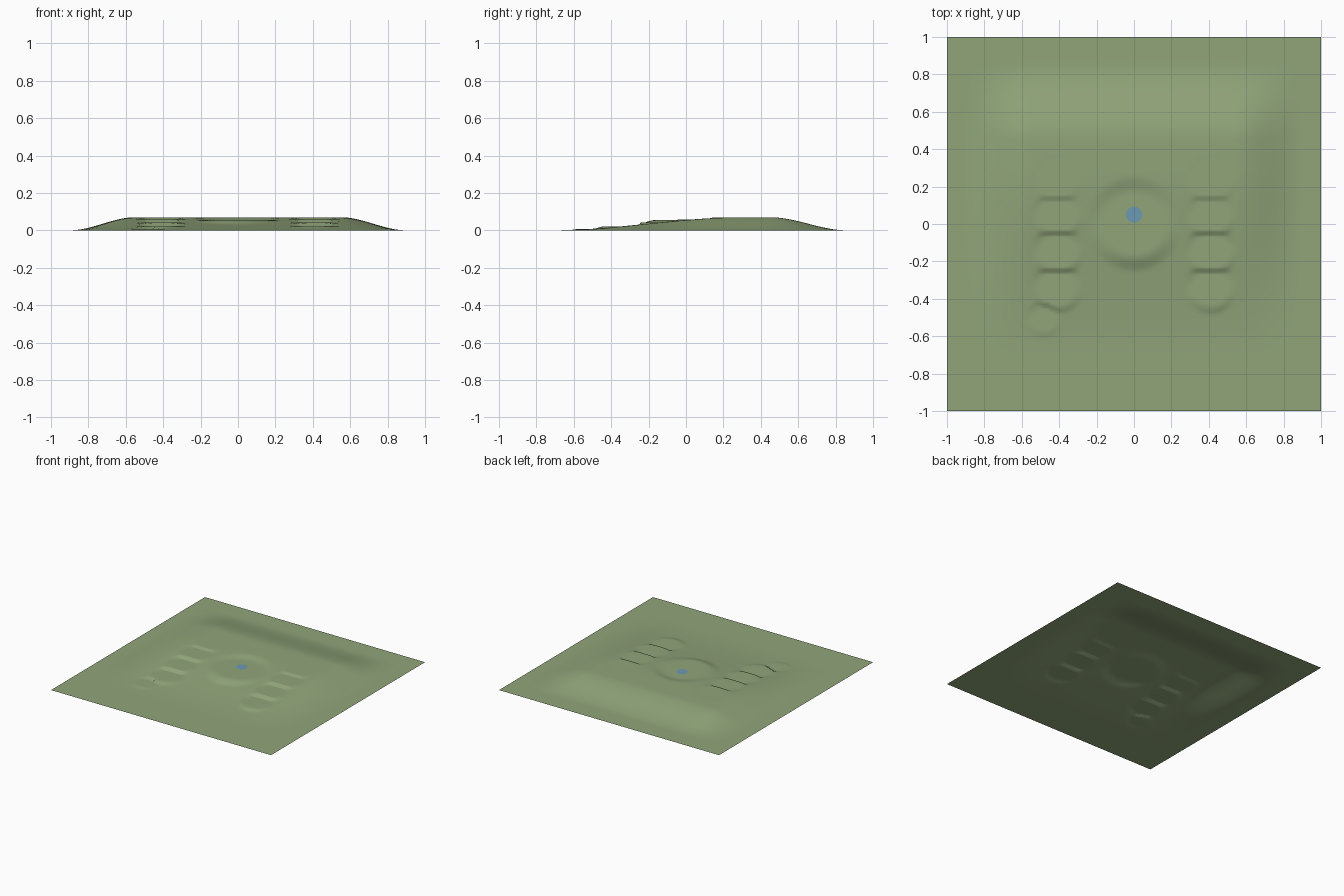
import bpy, bmesh, math

if "Cube" in bpy.data.objects:
    bpy.data.objects.remove(bpy.data.objects["Cube"])


def material(name, rgb):
    m = bpy.data.materials.new(name)
    m.diffuse_color = (*rgb, 1)
    m.use_nodes = True
    m.node_tree.nodes["Principled BSDF"].inputs["Base Color"].default_value = m.diffuse_color
    return m


def smooth(a, b, v):
    t = min(1, max(0, (v - a) / (b - a)))
    return t * t * (3 - 2 * t)


# Broad plateau: gentle rise from the front, falling off at sides and back
def slope(x, y):
    return (0.07 * smooth(-0.72, 0.3, y) * (1 - smooth(0.45, 0.86, y))
            * (1 - smooth(0.55, 0.9, abs(x))))


# Level building pads cut into the slope: x, y, flat radius, blend radius
pads = [(s * 0.41, y, 0.095, 0.15) for s in (-1, 1) for y in (0.24, 0.045, -0.15, -0.34)]
pads += [(0, 0, 0.16, 0.26), (-0.48, -0.51, 0.065, 0.105)]


def height(x, y):
    h = slope(x, y)
    best = 0
    target = h
    for px, py, r0, r1 in pads:
        w = 1 - smooth(r0, r1, math.hypot(x - px, y - py))
        if w > best:
            best, target = w, slope(px, py)
    return h + (target - h) * best


def make(name, bm, mat):
    me = bpy.data.meshes.new(name)
    bm.normal_update()
    bm.to_mesh(me)
    bm.free()
    for p in me.polygons:
        p.use_smooth = True
    me.materials.append(mat)
    ob = bpy.data.objects.new(name, me)
    bpy.context.collection.objects.link(ob)
    return ob


# Ground sheet
bm = bmesh.new()
bmesh.ops.create_grid(bm, x_segments=140, y_segments=140, size=1)
for v in bm.verts:
    v.co.z = height(v.co.x, v.co.y)
make("terrain", bm, material("grass green", (0.283, 0.376, 0.195)))

# Small round pond on the central pad
bm = bmesh.new()
bmesh.ops.create_circle(bm, cap_ends=True, segments=24, radius=0.043)
for v in bm.verts:
    v.co.y += 0.05
    v.co.z = height(0, 0.05) + 0.0008
make("pond", bm, material("water blue", (0.15, 0.32, 0.46)))
